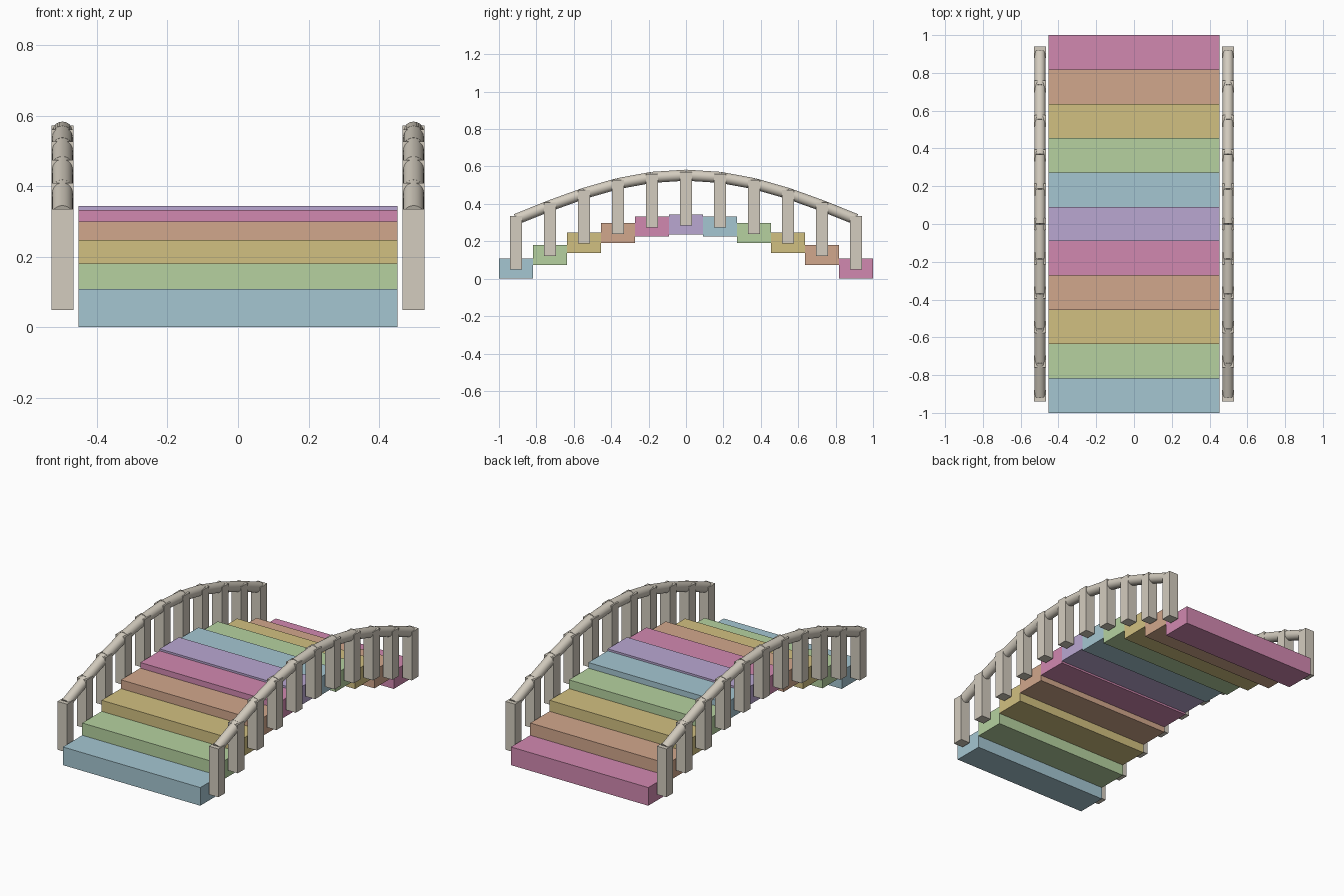
import bpy, math
from mathutils import Vector

if "Cube" in bpy.data.objects:
    bpy.data.objects.remove(bpy.data.objects["Cube"])

N = 11
PITCH = 2.0 / N          # tread depth
RISE = 0.236             # arch height


def linear(c):
    c /= 255
    return c / 12.92 if c <= 0.04045 else ((c + 0.055) / 1.055) ** 2.4


def material(name, rgb):
    m = bpy.data.materials.new(name)
    m.diffuse_color = [min(1, linear(c) * 1.1) for c in rgb] + [1]
    m.use_nodes = True
    m.node_tree.nodes["Principled BSDF"].inputs["Base Color"].default_value = m.diffuse_color
    return m


def finish(name, mat):
    ob = bpy.context.object
    ob.name = name
    ob.data.materials.append(mat)
    return ob


def box(name, center, size, mat):
    bpy.ops.mesh.primitive_cube_add(size=1, location=center)
    ob = finish(name, mat)
    for v in ob.data.vertices:
        v.co = Vector(a * b for a, b in zip(v.co, size))
    return ob


def rod(name, a, b, radius, mat):
    a, b = Vector(a), Vector(b)
    d = b - a
    bpy.ops.mesh.primitive_cylinder_add(vertices=24, radius=radius, depth=d.length,
                                        location=(a + b) / 2,
                                        rotation=d.to_track_quat('Z', 'Y').to_euler())
    ob = finish(name, mat)
    bpy.ops.object.shade_smooth_by_angle(angle=math.radians(40))
    return ob


treads = [material("pale blue", (158, 190, 201)),
          material("sage green", (174, 201, 153)),
          material("straw yellow", (201, 184, 123)),
          material("clay orange", (201, 160, 134)),
          material("rose pink", (201, 131, 169)),
          material("lilac", (178, 160, 201))]
stone = material("stone beige", (203, 196, 183))


def arch(i):
    return RISE * math.sin(math.pi * i / (N - 1))


def along(i):
    return -1 + PITCH * (i + 0.5)


# Stepped deck
for i in range(N):
    box(f"step_{i + 1}", (0, along(i), arch(i) + 0.054), (0.904, PITCH, 0.108),
        treads[i % 6])

# Posts and handrails on both sides
for side, x in (("left", -0.498), ("right", 0.498)):
    for i in range(N):
        box(f"{side}_post_{i + 1}", (x, along(i), arch(i) + 0.192),
            (0.063, 0.063, 0.287), stone)
    for i in range(N - 1):
        rod(f"{side}_handrail_{i + 1}", (x, along(i), arch(i) + 0.3175),
            (x, along(i + 1), arch(i + 1) + 0.3175), 0.0295, stone)
